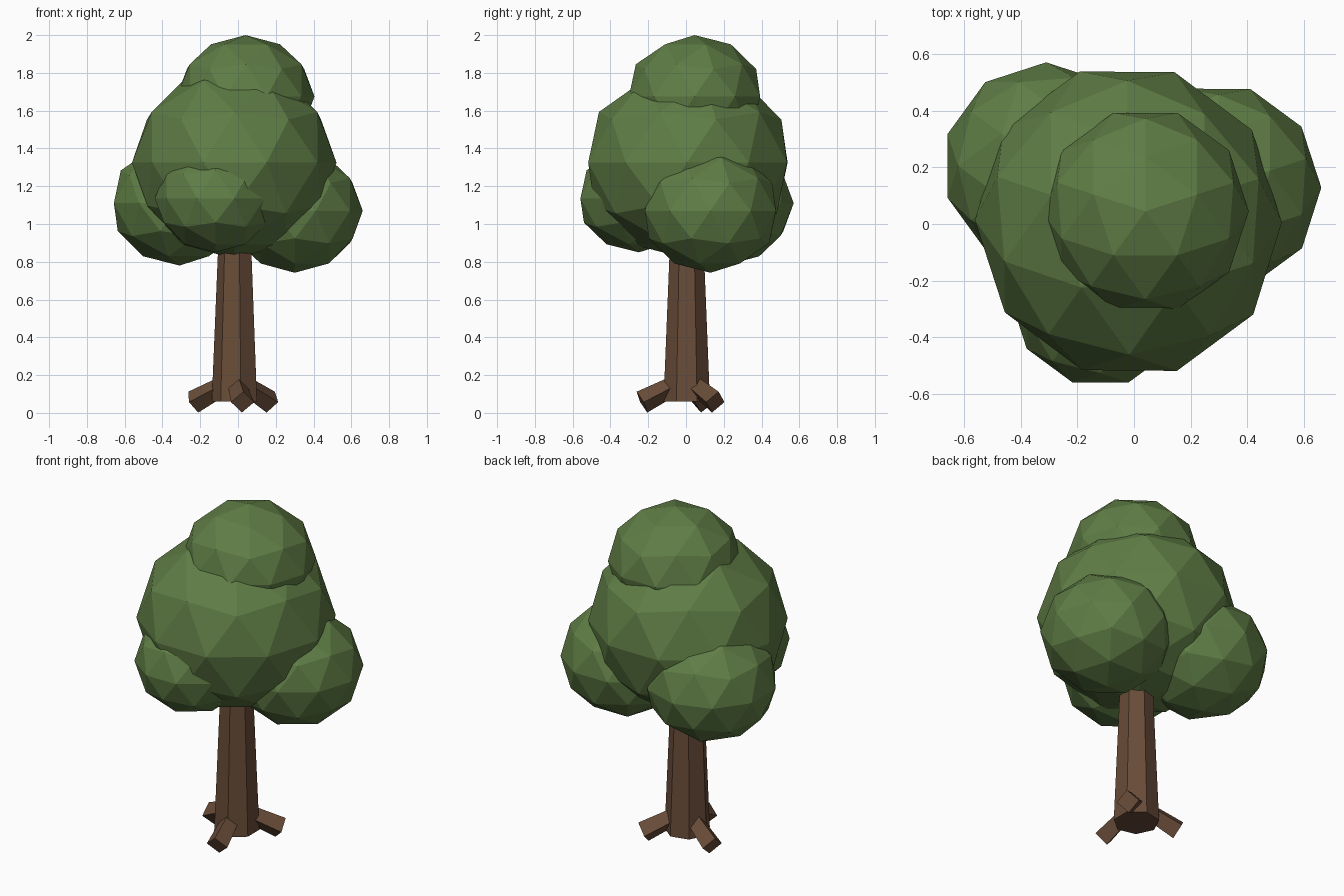
import bpy
from math import radians, cos, sin
from mathutils import Matrix

if "Cube" in bpy.data.objects:
    bpy.data.objects.remove(bpy.data.objects["Cube"])


def material(name, color):
    m = bpy.data.materials.new(name)
    m.diffuse_color = (*color, 1)
    m.use_nodes = True
    m.node_tree.nodes["Principled BSDF"].inputs["Base Color"].default_value = m.diffuse_color
    return m


LEAF = material("leaf_green", (0.115, 0.205, 0.06))
BARK = material("bark_brown", (0.14, 0.072, 0.04))


def finish(name, mat):
    ob = bpy.context.object
    ob.name = name
    ob.data.materials.append(mat)
    return ob


def leaf_ball(name, center, size, turn):
    bpy.ops.mesh.primitive_ico_sphere_add(
        subdivisions=2, radius=1, location=center, rotation=(0, 0, radians(turn)))
    ob = finish(name, LEAF)
    ob.scale = size


# Trunk: tapered seven-sided column running up into the leaves
TX, TY = -0.013, 0.004
Z0, Z1 = 0.06, 1.10
bpy.ops.mesh.primitive_cone_add(
    vertices=7, radius1=0.126, radius2=0.083, depth=Z1 - Z0,
    location=(TX, TY, (Z0 + Z1) / 2), rotation=(0, 0, radians(-12.9)))
finish("trunk", BARK)

# Roots: three square stubs on edge, sloping down and outward
TILT, LENGTH = radians(27), 0.21
for i in range(3):
    a = radians(-81 + 120 * i)
    reach = 0.24 - cos(TILT) * LENGTH / 2
    height = 0.057 + sin(TILT) * LENGTH / 2
    bpy.ops.mesh.primitive_cone_add(vertices=4, radius1=0.05, radius2=0.062, depth=LENGTH)
    root = finish(f"root_{i + 1}", BARK)
    turn = Matrix.Rotation(a, 4, 'Z') @ Matrix.Rotation(radians(90) + TILT, 4, 'Y')
    root.matrix_world = Matrix.Translation(
        (TX + reach * cos(a), TY + reach * sin(a), height)) @ turn

# Leaf clusters: faceted, slightly flattened balls
leaf_ball("leaves_main", (-0.02, 0.01, 1.325), (0.54, 0.555, 0.51), 18)
leaf_ball("leaves_top", (0.04, 0.045, 1.675), (0.365, 0.365, 0.325), 18)
leaf_ball("leaves_right", (0.30, 0.13, 1.07), (0.36, 0.365, 0.328), 18)
leaf_ball("leaves_left", (-0.31, 0.205, 1.11), (0.365, 0.365, 0.33), 0)
leaf_ball("leaves_front", (-0.12, -0.25, 1.135), (0.32, 0.325, 0.285), 18)
